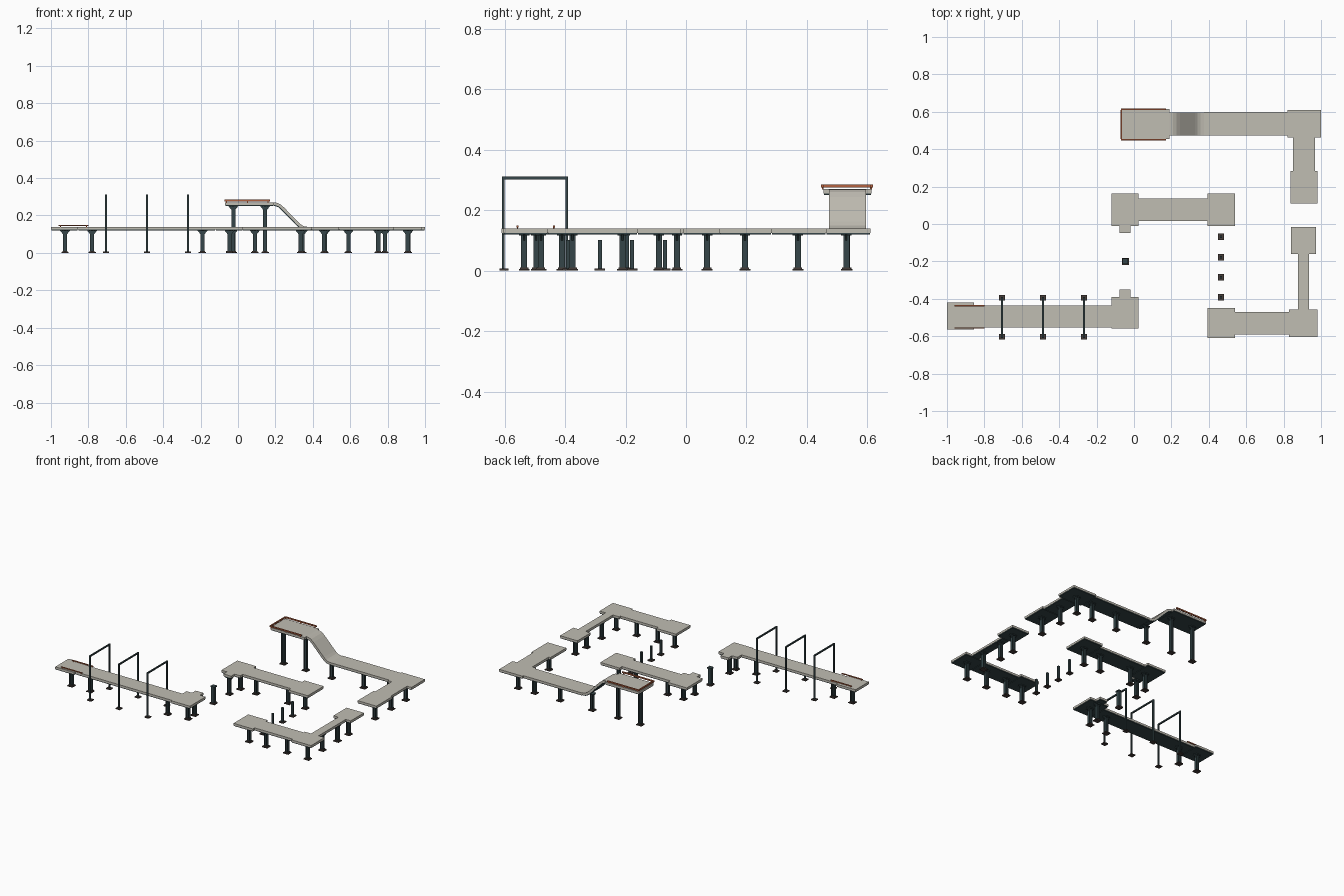
import bpy, bmesh
from mathutils import Matrix, Vector

if "Cube" in bpy.data.objects:
    bpy.data.objects.remove(bpy.data.objects["Cube"])


def material(name, col):
    m = bpy.data.materials.new(name)
    m.diffuse_color = (*col, 1)
    m.use_nodes = True
    m.node_tree.nodes["Principled BSDF"].inputs["Base Color"].default_value = m.diffuse_color
    return m


STONE = material("stone", (0.53, 0.51, 0.45))
STEEL = material("steel", (0.035, 0.06, 0.065))
RUST = material("rust", (0.45, 0.12, 0.05))
BASE = material("base_plate", (0.06, 0.045, 0.04))


def finish(bm, name, mat):
    bmesh.ops.recalc_face_normals(bm, faces=bm.faces)
    me = bpy.data.meshes.new(name)
    bm.to_mesh(me)
    bm.free()
    me.materials.append(mat)
    ob = bpy.data.objects.new(name, me)
    bpy.context.collection.objects.link(ob)
    return ob


def boxes(name, mat, items):
    """One object from boxes given as (x0, x1, y0, y1, z0, z1)."""
    bm = bmesh.new()
    for x0, x1, y0, y1, z0, z1 in items:
        mtx = Matrix.Translation(((x0 + x1) / 2, (y0 + y1) / 2, (z0 + z1) / 2))
        mtx = mtx @ Matrix.Diagonal((x1 - x0, y1 - y0, z1 - z0, 1))
        bmesh.ops.create_cube(bm, size=1, matrix=mtx)
    return finish(bm, name, mat)


def around(x, y, w, d, z0, z1):
    return (x - w / 2, x + w / 2, y - d / 2, y + d / 2, z0, z1)


def extrude_xz(name, mat, loop, y0, y1):
    """Closed x-z outline swept from y0 to y1."""
    bm = bmesh.new()
    face = bm.faces.new([bm.verts.new((x, y0, z)) for x, z in loop])
    r = bmesh.ops.extrude_face_region(bm, geom=[face])
    verts = [v for v in r["geom"] if isinstance(v, bmesh.types.BMVert)]
    bmesh.ops.translate(bm, verts=verts, vec=Vector((0, y1 - y0, 0)))
    return finish(bm, name, mat)


TOP, MID, LOW = 0.139, 0.125, 0.12


def deck(name, rects, lift=0.0):
    """Stone slabs with a thin dark steel frame beneath."""
    boxes(name + "_slab", STONE, [(*r, MID + lift, TOP + lift) for r in rects])
    boxes(name + "_frame", STEEL,
          [(r[0] + .002, r[1] - .002, r[2] + .002, r[3] - .002, LOW + lift, MID + lift) for r in rects])


def leg(name, x, y, top=LOW):
    """H-section column with foot, head plate and knee gussets."""
    boxes(name + "_column", STEEL, [
        around(x - .009, y, .004, .02, .01, top),
        around(x + .009, y, .004, .02, .01, top),
        around(x, y, .014, .005, .01, top),
        around(x, y, .034, .034, top - .004, top)])
    boxes(name + "_foot", BASE, [around(x, y, .04, .036, 0, .006),
                                 around(x, y, .028, .028, .006, .011)])
    for s in (-1, 1):
        extrude_xz(name + "_gusset", STEEL,
                   [(x + s * .011, top), (x + s * .027, top), (x + s * .011, top - .02)],
                   y - .003, y + .003)


# Walkway sections
deck("start_walkway", [(-1, -.855, -.565, -.42), (-.855, -.12, -.553, -.435),
                       (-.12, .025, -.56, -.39), (-.078, -.019, -.39, -.35)])
deck("middle_walkway", [(-.12, .025, -.01, .163), (-.078, -.019, -.048, -.01),
                        (.025, .393, .016, .136), (.393, .54, -.01, .163)])
deck("front_walkway", [(.393, .54, -.61, -.45), (.54, .83, -.59, -.47),
                       (.83, .98, -.603, -.457), (.878, .935, -.457, -.16),
                       (.84, .973, -.16, -.016)])
deck("back_walkway", [(.837, .98, .11, .283), (.85, .968, .283, .4625),
                      (.82, 1, .4625, .61), (.375, .82, .473, .6)])
deck("high_platform", [(-.07, .19, .454, .614)], .131)

# Curved ramp between the high platform and the back walkway
path = [(.19, .27), (.208, .268), (.226, .26), (.245, .244), (.325, .162),
        (.34, .149), (.355, .142), (.375, .139)]
offs = [(0, 0), (-.003, 0), (-.007, .002), (-.009, .003), (-.009, .003),
        (-.007, .002), (-.003, 0), (0, 0)]


def ramp_loop(a, b):
    up = [(x + o[0] * a / .014, z - a + o[1] * a / .014) for (x, z), o in zip(path, offs)]
    dn = [(x + o[0] * b / .014, z - b + o[1] * b / .014) for (x, z), o in zip(path, offs)]
    return up + dn[::-1]


extrude_xz("ramp_slab", STONE, ramp_loop(0, .014), .473, .596)
extrude_xz("ramp_frame", STEEL, ramp_loop(.014, .019), .475, .594)

# Columns
low_legs = [(-.925, -.495), (-.78, -.495), (-.19, -.495), (-.045, -.48), (-.045, -.41),
            (-.03, .07), (.09, .07), (.335, .07), (.465, .07), (-.045, -.03),
            (.46, -.535), (.59, -.535), (.75, -.535), (.907, -.535), (.907, -.375),
            (.907, -.21), (.907, -.09),
            (.345, .53), (.59, .53), (.785, .53), (.91, .53), (.91, .37), (.91, .195)]
for i, (x, y) in enumerate(low_legs):
    leg(f"leg_{i}", x, y)
for i, x in enumerate((-.025, .145)):
    leg(f"high_leg_{i}", x, .533, LOW + .131)

# Gate frames over the start walkway
for i, x in enumerate((-.706, -.487, -.267)):
    boxes(f"gate_frame_{i}", STEEL, [
        around(x, -.604, .009, .009, .006, .311), around(x, -.394, .009, .009, .006, .311),
        (x - .0045, x + .0045, -.5995, -.3985, .302, .311)])
    boxes(f"gate_foot_{i}", BASE, [around(x, y, .032, .03, 0, .007) for y in (-.602, -.394)])

# Stepping pillar and post row in the gaps
boxes("step_pillar", STEEL, [around(-.046, -.2, .022, .022, .008, .12),
                             around(-.046, -.2, .03, .03, .116, .124)])
boxes("step_pillar_foot", BASE, [around(-.046, -.2, .036, .036, 0, .01)])
for i, y in enumerate((-.069, -.178, -.285, -.391)):
    boxes(f"step_post_{i}", STEEL, [around(.465, y, .013, .013, .006, .102)])
    boxes(f"step_post_foot_{i}", BASE, [around(.465, y, .034, .034, 0, .007)])

# Rust-coloured rails
boxes("start_rails", RUST, [(-.96, -.8, y - .003, y + .003, .143, .149) for y in (-.557, -.437)]
      + [around(x, y, .005, .004, .137, .144) for x in (-.95, -.81) for y in (-.557, -.437)])
boxes("high_rails", RUST, [
    (-.07, .17, .446, .454, .276, .285), (-.07, .17, .61, .618, .276, .285),
    (-.072, -.064, .454, .61, .276, .285)])
boxes("high_rail_posts", RUST,
      [around(x, y, .006, .006, .268, .277) for x in (-.062, .05, .16) for y in (.452, .612)])
